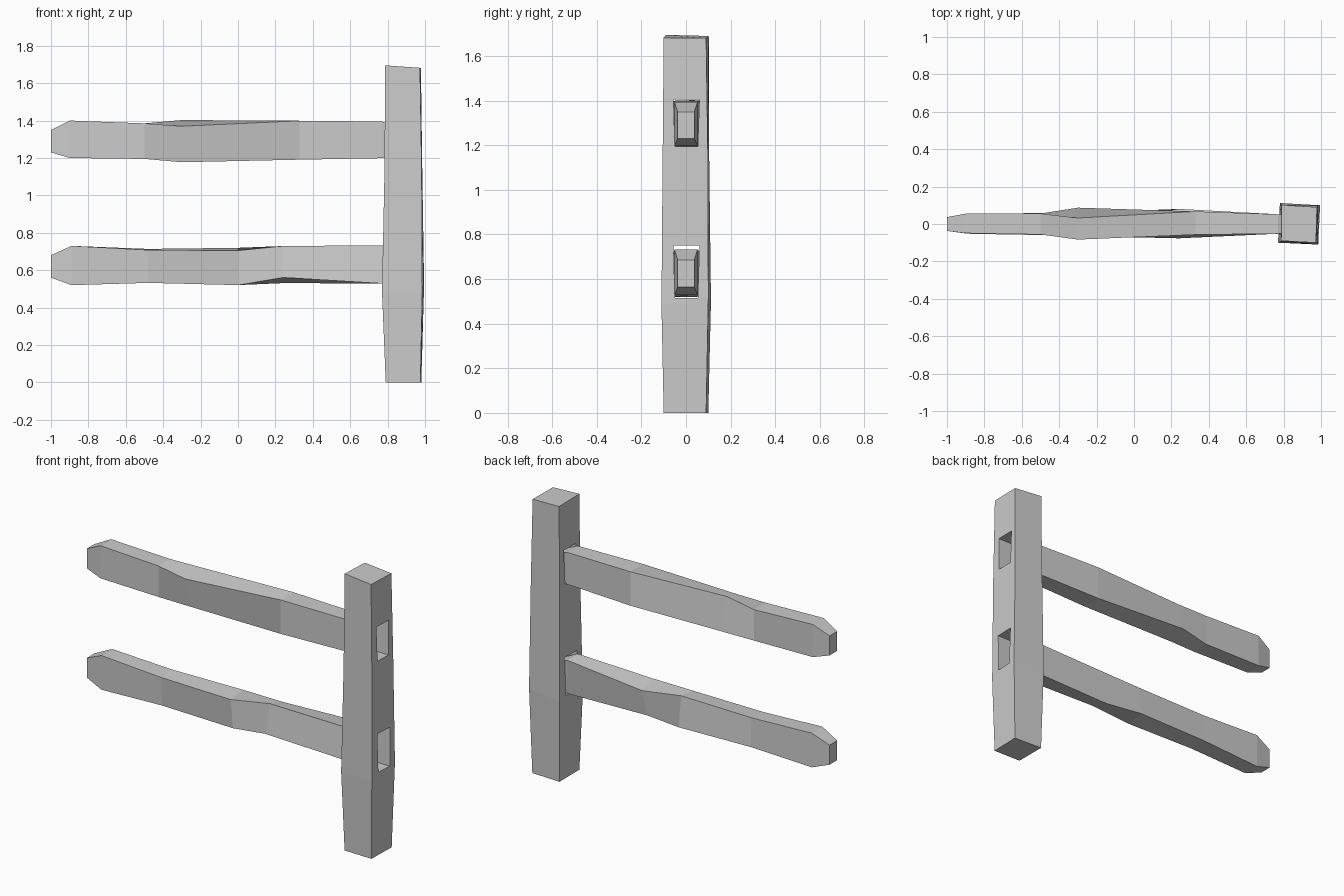
import bpy, bmesh
from math import radians, sin, cos


def loft(name, rings):
    """Skin a list of four-point rings into a closed solid."""
    bm = bmesh.new()
    loops = [[bm.verts.new(p) for p in ring] for ring in rings]
    for a, b in zip(loops, loops[1:]):
        for i in range(4):
            j = (i + 1) % 4
            bm.faces.new((a[i], a[j], b[j], b[i]))
    bm.faces.new(loops[0][::-1])
    bm.faces.new(loops[-1])
    bmesh.ops.recalc_face_normals(bm, faces=bm.faces[:])
    mesh = bpy.data.meshes.new(name)
    bm.to_mesh(mesh)
    bm.free()
    obj = bpy.data.objects.new(name, mesh)
    bpy.context.collection.objects.link(obj)
    return obj


def rail(name, sections):
    """Rail along x; each section is x, centre y, centre z, half y, half z, twist."""
    rings = []
    for x, cy, cz, hy, hz, twist in sections:
        c, s = cos(radians(twist)), sin(radians(twist))
        rings.append([(x, cy + y * c - z * s, cz + y * s + z * c)
                      for y, z in ((-hy, -hz), (hy, -hz), (hy, hz), (-hy, hz))])
    return loft(name, rings)


# Hewn rails, with tapered ends and a slight twist along the length
rail("upper_rail", [
    (-1.00, 0.000, 1.29, 0.037, 0.060, 0),
    (-0.90, 0.003, 1.30, 0.052, 0.100, 0),
    (-0.50, 0.000, 1.29, 0.056, 0.095, 0),
    (-0.30, 0.002, 1.29, 0.060, 0.100, 16),
    (0.33, 0.005, 1.295, 0.062, 0.104, 0),
    (0.77, 0.000, 1.297, 0.052, 0.098, 0),
    (0.88, 0.000, 1.29, 0.037, 0.060, 0),
])
rail("lower_rail", [
    (-1.00, 0.000, 0.62, 0.037, 0.060, 0),
    (-0.89, 0.000, 0.625, 0.052, 0.105, 0),
    (-0.48, 0.000, 0.623, 0.055, 0.088, 3),
    (0.00, 0.000, 0.62, 0.060, 0.093, 7),
    (0.24, 0.002, 0.63, 0.058, 0.087, -15),
    (0.77, 0.000, 0.631, 0.052, 0.102, 0),
    (0.88, 0.000, 0.625, 0.037, 0.060, 0),
])

# Post, swollen below the middle, with a slightly sloping top
post = loft("post", [
    [(0.79, -0.095, 0), (0.975, -0.10, 0), (0.98, 0.09, 0), (0.79, 0.10, 0)],
    [(0.77, -0.10, 0.48), (0.985, -0.11, 0.48), (0.995, 0.10, 0.52), (0.78, 0.112, 0.50)],
    [(0.783, -0.095, 1.12), (0.982, -0.105, 1.12), (0.985, 0.098, 1.15), (0.785, 0.104, 1.15)],
    [(0.787, -0.09, 1.695), (0.973, -0.10, 1.682), (0.978, 0.09, 1.68), (0.79, 0.102, 1.69)],
])

# Through mortises that receive the rails
for name, low, high in (("upper", 1.195, 1.405), ("lower", 0.515, 0.75)):
    cutter = loft(name + "_mortise_cutter", [
        [(x, -0.05, low), (x, 0.053, low), (x, 0.06, high), (x, -0.056, high)]
        for x in (0.6, 1.2)])
    cutter.hide_render = True
    cutter.hide_set(True)
    cut = post.modifiers.new(name + "_mortise", "BOOLEAN")
    cut.operation = "DIFFERENCE"
    cut.solver = "EXACT"
    cut.object = cutter
